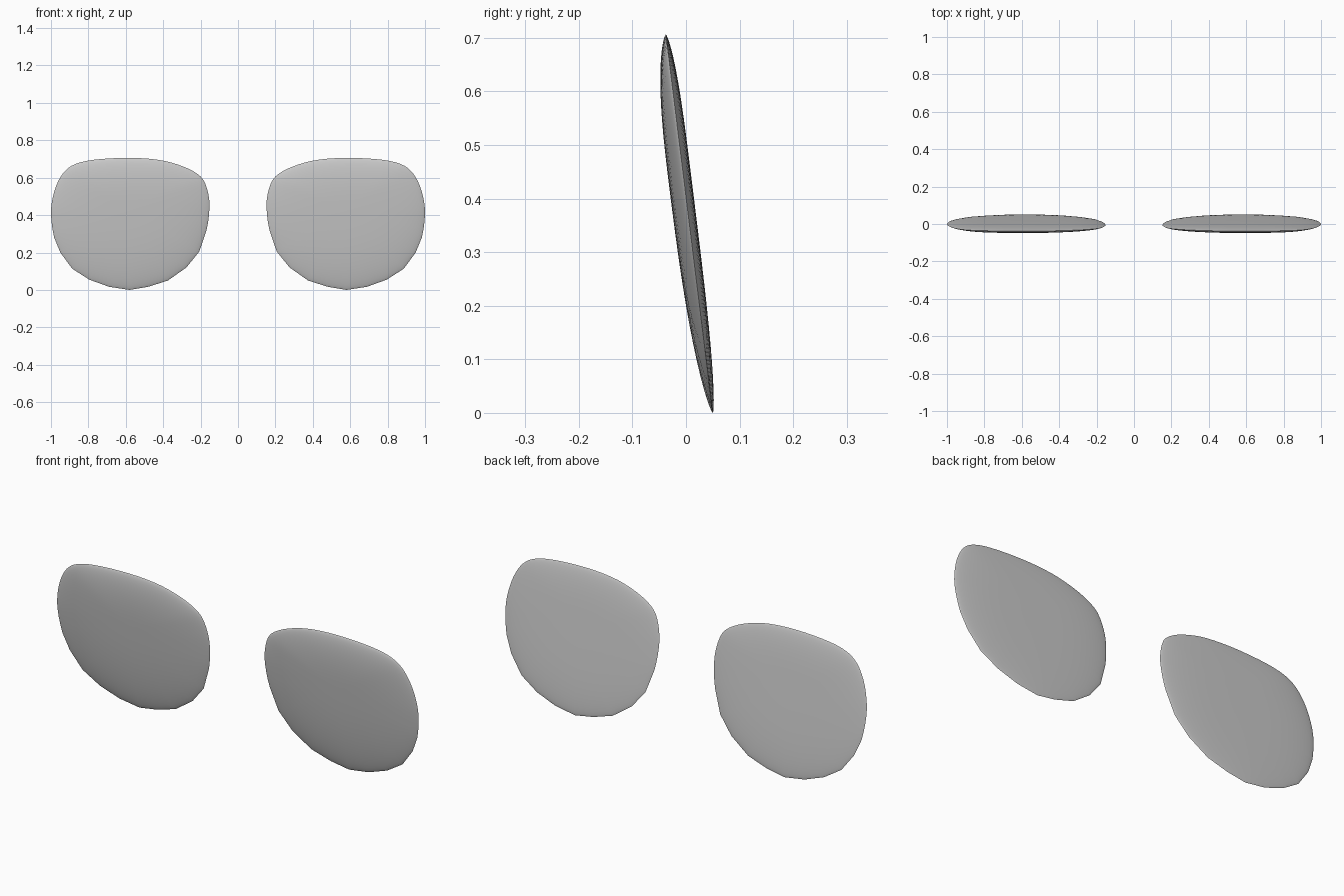
import bpy, bmesh, math
from mathutils import Vector

if "Cube" in bpy.data.objects:
    bpy.data.objects.remove(bpy.data.objects["Cube"])

# Lens outline (x, z): smooth upper arc, then facetted lower arc
UPPER = [(0.168, 0.32), (0.153, 0.43), (0.158, 0.51), (0.185, 0.588), (0.24, 0.635),
         (0.33, 0.673), (0.435, 0.697), (0.575, 0.706), (0.73, 0.70), (0.84, 0.683),
         (0.91, 0.65), (0.957, 0.59), (0.988, 0.505), (1.0, 0.405), (0.983, 0.28)]
LOWER = [(0.95, 0.20), (0.886, 0.113), (0.795, 0.055), (0.69, 0.017), (0.58, 0.0),
         (0.48, 0.017), (0.375, 0.05), (0.276, 0.12), (0.207, 0.205)]
CENTRE = Vector((0.58, 0.43))
RINGS = 14


def catmull(p0, p1, p2, p3, t):
    return 0.5 * (2 * p1 + (p2 - p0) * t + (2 * p0 - 5 * p1 + 4 * p2 - p3) * t * t
                  + (3 * p1 - p0 - 3 * p2 + p3) * t ** 3)


def outline():
    pts = [Vector(p) for p in UPPER + LOWER]
    n, out = len(pts), []
    for i in range(n):
        steps = 3 if i < len(UPPER) - 1 else 1
        quad = [pts[(i + k) % n] for k in (-1, 0, 1, 2)]
        out += [catmull(*quad, s / steps) for s in range(steps)]
    return out


def lens(name, side):
    rim, bm = outline(), bmesh.new()

    def vert(p, r, depth, power, flat):
        q = CENTRE + (p - CENTRE) * r
        lean = 0.05 - 0.124 * q.y                       # lens plane leans forward
        return bm.verts.new((side * q.x, lean + depth * (1 - r ** power) ** flat, q.y))

    edge = [vert(p, 1, 0, 2, 1) for p in rim]
    n = len(rim)
    # Front dome and shallower back dome share the rim
    for depth, power, flat in ((-0.029, 2.7, 0.7), (0.0145, 3.5, 0.65)):
        prev = edge
        for k in range(1, RINGS):
            r = math.cos(k / RINGS * math.pi / 2)
            ring = [vert(p, r, depth, power, flat) for p in rim]
            for i in range(n):
                j = (i + 1) % n
                bm.faces.new((prev[i], prev[j], ring[j], ring[i]))
            prev = ring
        tip = vert(CENTRE, 0, depth, power, flat)
        for i in range(n):
            bm.faces.new((prev[i], prev[(i + 1) % n], tip))
    bmesh.ops.recalc_face_normals(bm, faces=bm.faces)
    mesh = bpy.data.meshes.new(name)
    bm.to_mesh(mesh)
    bm.free()
    obj = bpy.data.objects.new(name, mesh)
    bpy.context.collection.objects.link(obj)
    bpy.ops.object.select_all(action='DESELECT')
    obj.select_set(True)
    bpy.context.view_layer.objects.active = obj
    bpy.ops.object.shade_smooth_by_angle(angle=math.radians(50))


# Mirrored pair of lenses
lens("right_lens", 1)
lens("left_lens", -1)
